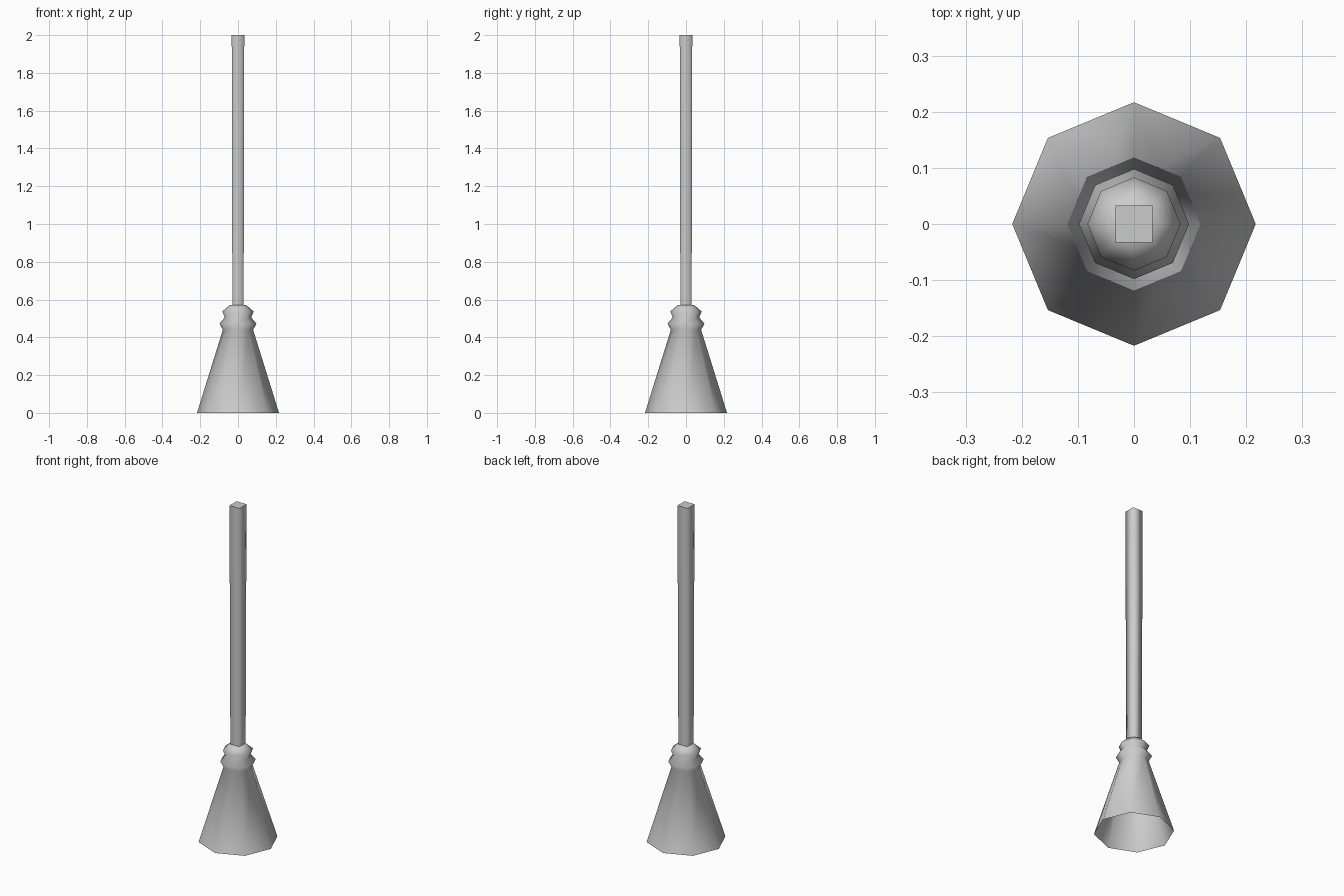
import bpy
import bmesh
from math import cos, sin, pi

cube = bpy.data.objects.get("Cube")
if cube:
    bpy.data.objects.remove(cube, do_unlink=True)

grey = bpy.data.materials.new("plain grey")
grey.use_nodes = True
colour = (0.6, 0.6, 0.6, 1)
grey.diffuse_color = colour
grey.node_tree.nodes["Principled BSDF"].inputs["Base Color"].default_value = colour


def lathe(name, profile, sides, turn=0.0, sharp_top=False):
    """Stack rings of (radius, height), open below and capped above."""
    bm = bmesh.new()
    rings = []
    for r, z in profile:
        angles = [turn + 2 * pi * i / sides for i in range(sides)]
        rings.append([bm.verts.new((r * cos(a), r * sin(a), z)) for a in angles])
    for low, high in zip(rings, rings[1:]):
        for i in range(sides):
            j = (i + 1) % sides
            bm.faces.new((low[i], low[j], high[j], high[i]))
    cap = bm.faces.new(rings[-1])
    for face in bm.faces:
        face.smooth = True
    if sharp_top:
        for edge in cap.edges:
            edge.smooth = False
    mesh = bpy.data.meshes.new(name)
    bm.to_mesh(mesh)
    bm.free()
    mesh.materials.append(grey)
    obj = bpy.data.objects.new(name, mesh)
    bpy.context.collection.objects.link(obj)
    return obj


# Flared eight-sided brush head with a collar and a rounded shoulder
lathe("brush_head", [(0.217, 0), (0.08, 0.44), (0.098, 0.472), (0.07, 0.505),
                     (0.083, 0.537), (0.042, 0.572)], 8)

# Square handle, slightly thicker at the top
lathe("handle", [(0.042, 0.54), (0.047, 2.0)], 4, pi / 4, sharp_top=True)
